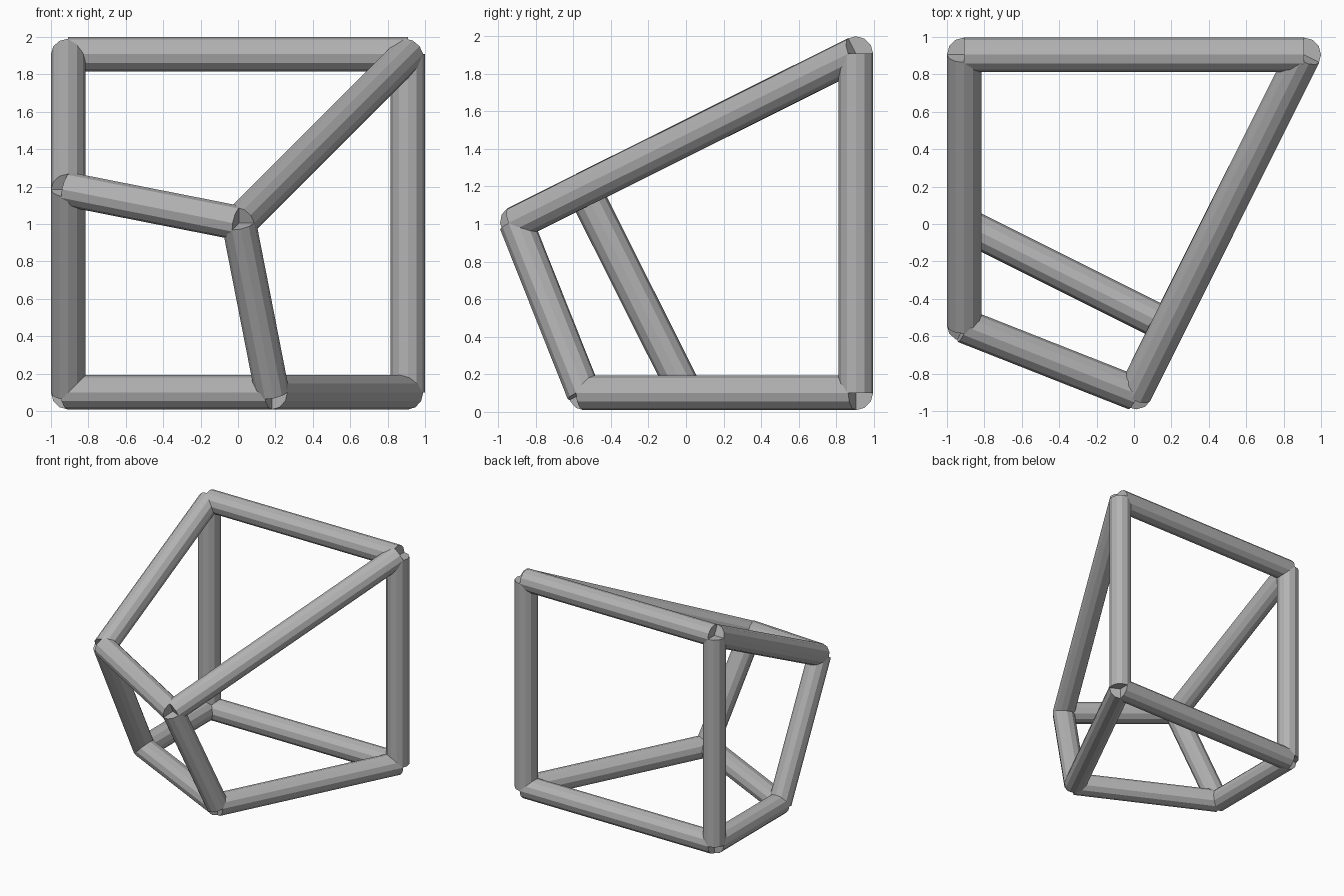
import bpy
from mathutils import Vector

cube = bpy.data.objects.get("Cube")
if cube:
    bpy.data.objects.remove(cube, do_unlink=True)

# One plain grey for the whole frame
grey = bpy.data.materials.new("mid grey")
grey.use_nodes = True
colour = (0.45, 0.45, 0.45, 1)
grey.diffuse_color = colour
grey.node_tree.nodes["Principled BSDF"].inputs["Base Color"].default_value = colour

RADIUS = 0.092
SIDES = 12

# Joints of the frame: a cube cut by slanting planes
W, BACK, LOW, HIGH = 0.908, 0.905, 0.1, 1.908
joints = {
    "back_low_right": (-W, BACK, LOW),
    "back_low_left": (W, BACK, LOW),
    "back_top_right": (-W, BACK, HIGH),
    "back_top_left": (W, BACK, HIGH),
    "front_peak": (0.005, -0.905, 1.005),
    "side_peak": (-W, -0.545, 1.185),
    "front_foot": (0.182, -0.545, LOW),
    "side_foot": (-W, 0.0, LOW),
}


def bar(name, start, end):
    """Straight round bar with flat ends between two joints."""
    a, b = Vector(joints[start]), Vector(joints[end])
    bpy.ops.mesh.primitive_cylinder_add(
        vertices=SIDES, radius=RADIUS, depth=(b - a).length, location=(a + b) / 2)
    obj = bpy.context.object
    obj.name = name
    obj.rotation_euler = (b - a).to_track_quat("Z", "Y").to_euler()
    obj.data.materials.append(grey)


# Back square
bar("back_bottom_bar", "back_low_right", "back_low_left")
bar("back_top_bar", "back_top_right", "back_top_left")
bar("back_right_post", "back_low_right", "back_top_right")
bar("back_left_post", "back_low_left", "back_top_left")

# Base
bar("base_right_bar", "back_low_right", "side_foot")
bar("base_left_bar", "back_low_left", "front_foot")
bar("base_front_bar", "side_foot", "front_foot")

# Sloping top
bar("top_right_bar", "back_top_right", "side_peak")
bar("top_left_bar", "back_top_left", "front_peak")
bar("top_front_bar", "side_peak", "front_peak")

# Slanted front legs
bar("front_right_leg", "side_foot", "side_peak")
bar("front_left_leg", "front_foot", "front_peak")
